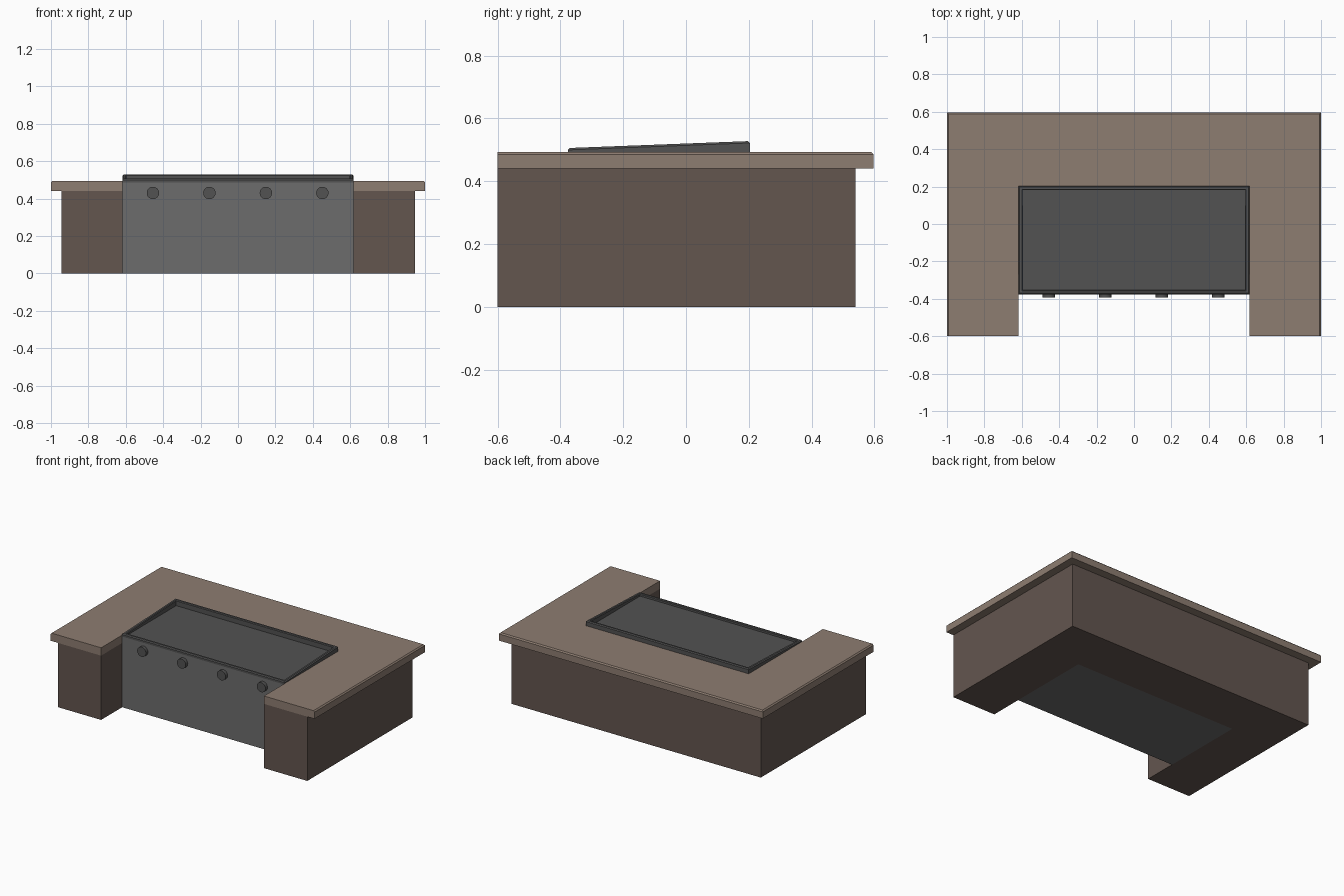
import bpy, bmesh, math
from mathutils import Matrix

if "Cube" in bpy.data.objects:
    bpy.data.objects.remove(bpy.data.objects["Cube"])


def material(name, r, g, b):
    m = bpy.data.materials.new(name)
    m.diffuse_color = (r, g, b, 1)
    m.use_nodes = True
    m.node_tree.nodes["Principled BSDF"].inputs["Base Color"].default_value = m.diffuse_color
    return m


STONE = material("counter_stone", 0.27, 0.205, 0.165)
BRICK = material("base_brown", 0.125, 0.092, 0.078)
STEEL = material("grill_steel", 0.15, 0.15, 0.15)
DARK = material("dark_metal", 0.085, 0.085, 0.085)


def finish(name, bm, mat):
    bmesh.ops.recalc_face_normals(bm, faces=bm.faces)
    me = bpy.data.meshes.new(name)
    bm.to_mesh(me)
    bm.free()
    me.materials.append(mat)
    ob = bpy.data.objects.new(name, me)
    bpy.context.collection.objects.link(ob)
    return ob


def u_block(name, hx, y_back, z0, z1, mat, chamfer=0):
    """U-shaped slab open to the front, optional chamfer on its outer top edges."""
    nx, ny, yf = 0.617, 0.203, -0.6
    pts = [(-hx, yf), (-nx, yf), (-nx, ny), (nx, ny),
           (nx, yf), (hx, yf), (hx, y_back), (-hx, y_back)]
    bm = bmesh.new()
    face = bm.faces.new([bm.verts.new((x, y, z0)) for x, y in pts])
    ext = bmesh.ops.extrude_face_region(bm, geom=[face])["geom"]
    bmesh.ops.translate(bm, vec=(0, 0, z1 - z0),
                        verts=[g for g in ext if isinstance(g, bmesh.types.BMVert)])
    bmesh.ops.recalc_face_normals(bm, faces=bm.faces)
    if chamfer:
        def outer(e):
            a, b = e.verts[0].co, e.verts[1].co
            top = min(a.z, b.z) > z1 - 1e-4
            side = min(abs(a.x), abs(b.x)) > hx - 1e-4
            return top and side
        bmesh.ops.bevel(bm, geom=[e for e in bm.edges if outer(e)],
                        offset=chamfer, segments=1, affect='EDGES')
    return finish(name, bm, mat)


# Masonry base and overhanging countertop
u_block("base", 0.945, 0.54, 0.0, 0.44, BRICK)
u_block("countertop", 1.0, 0.597, 0.44, 0.494, STONE, 0.008)

# Grill cabinet
YF, YB, HX = -0.372, 0.203, 0.617
bm = bmesh.new()
bmesh.ops.create_cube(bm, size=1, matrix=Matrix.Translation((0, (YF + YB) / 2, 0.243))
                      @ Matrix.Diagonal((2 * HX, YB - YF, 0.486, 1)))
finish("grill_cabinet", bm, STEEL)

# Sloping rim: nested rectangular loops (inset, z below sloping top)
def slope(y):
    return 0.506 + (y - YF) / (YB - YF) * 0.022

bm = bmesh.new()
loops = []
for inset, drop in [(0, None), (0, 0.006), (0.006, 0), (0.018, 0), (0.022, 0.005), (0.022, None)]:
    x, y0, y1 = HX - inset, YF - 0.004 + inset, YB - inset
    loops.append([bm.verts.new((px, py, 0.486 if drop is None else slope(py) - drop))
                  for px, py in [(-x, y0), (x, y0), (x, y1), (-x, y1)]])
for a, b in zip(loops, loops[1:] + loops[:1]):
    for i in range(4):
        j = (i + 1) % 4
        bm.faces.new((a[i], a[j], b[j], b[i]))
finish("grill_rim", bm, DARK)

# Cooking plate inside the rim
bm = bmesh.new()
bmesh.ops.create_cube(bm, size=1, matrix=Matrix.Translation((0, (YF + YB) / 2, 0.487))
                      @ Matrix.Diagonal((2 * HX - 0.043, YB - YF - 0.04, 0.006, 1)))
finish("cooking_plate", bm, DARK)

# Control knobs
for i in range(4):
    bm = bmesh.new()
    bmesh.ops.create_cone(bm, cap_ends=True, segments=24, radius1=0.033, radius2=0.033, depth=0.03,
                          matrix=Matrix.Translation((-0.455 + 0.302 * i, -0.379, 0.43))
                          @ Matrix.Rotation(math.pi / 2, 4, 'X'))
    knob = finish(f"control_knob_{i + 1}", bm, DARK)
    bpy.context.view_layer.objects.active = knob
    knob.select_set(True)
    bpy.ops.object.shade_smooth_by_angle(angle=math.radians(40))
    knob.select_set(False)
